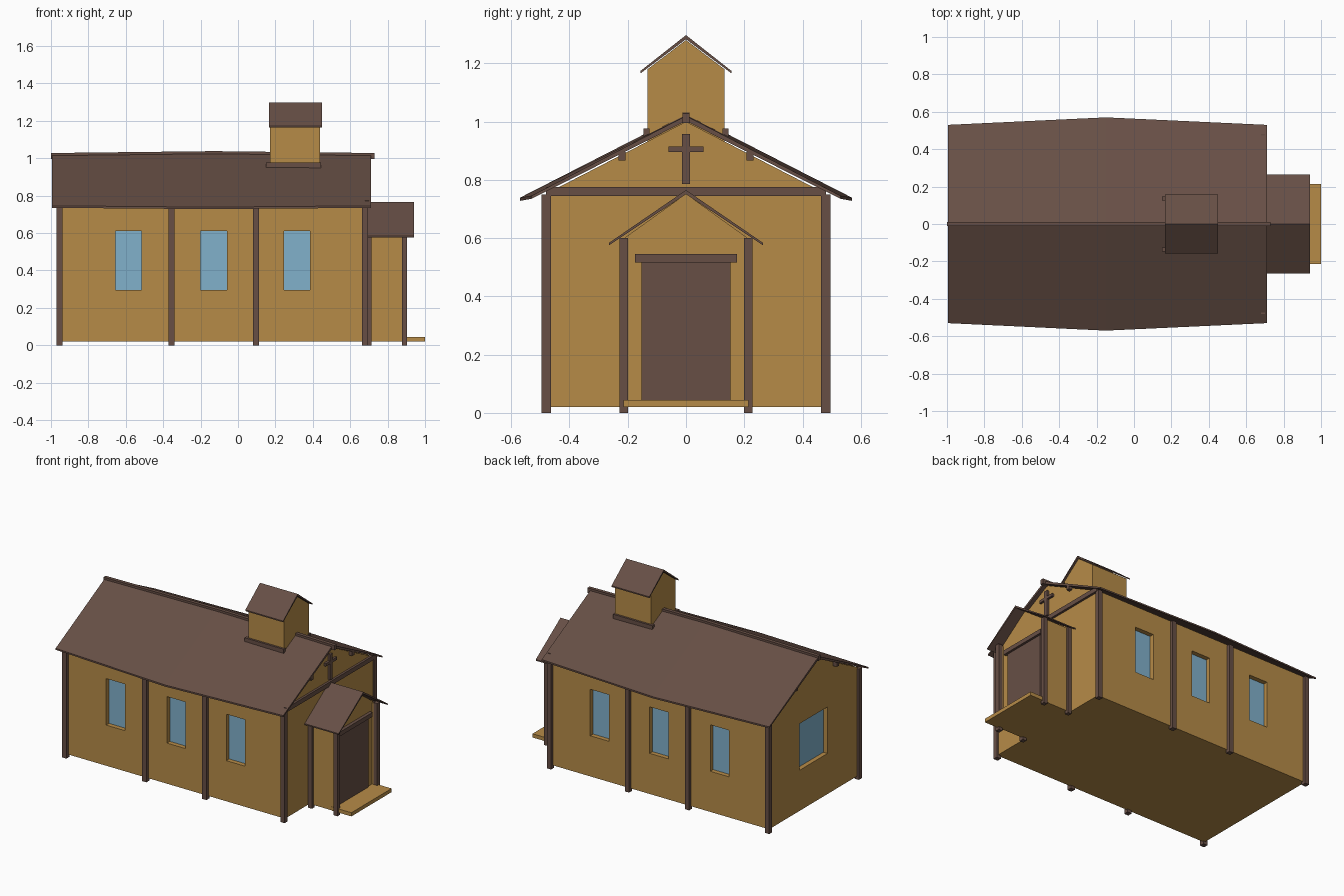
import bpy, bmesh

if "Cube" in bpy.data.objects:
    bpy.data.objects.remove(bpy.data.objects["Cube"])

def mat(name, col):
    m = bpy.data.materials.new(name)
    m.diffuse_color = (*col, 1)
    m.use_nodes = True
    m.node_tree.nodes["Principled BSDF"].inputs["Base Color"].default_value = m.diffuse_color
    return m

TAN = mat("tan_wall", (0.47, 0.26, 0.064))
BROWN = mat("dark_brown_wood", (0.135, 0.078, 0.060))
BLUE = mat("window_blue", (0.22, 0.44, 0.60))

def loft(name, sections, material):
    """Closed solid through equal-length rings of points."""
    bm = bmesh.new()
    rings = [[bm.verts.new(p) for p in s] for s in sections]
    n = len(rings[0])
    for a, b in zip(rings, rings[1:]):
        for i in range(n):
            j = (i + 1) % n
            bm.faces.new((a[i], a[j], b[j], b[i]))
    bm.faces.new(rings[0])
    bm.faces.new(rings[-1])
    bmesh.ops.recalc_face_normals(bm, faces=bm.faces)
    me = bpy.data.meshes.new(name)
    bm.to_mesh(me)
    bm.free()
    me.materials.append(material)
    ob = bpy.data.objects.new(name, me)
    bpy.context.collection.objects.link(ob)
    return ob

def box(name, x, y, z, material):
    ring = lambda X: [(X, y[0], z[0]), (X, y[1], z[0]), (X, y[1], z[1]), (X, y[0], z[1])]
    return loft(name, [ring(x[0]), ring(x[1])], material)

def house(name, x, w, z0, eave, ridge, material):
    """Gable-ended block along x."""
    ring = lambda X: [(X, -w, z0), (X, w, z0), (X, w, eave), (X, 0, ridge), (X, -w, eave)]
    return loft(name, [ring(x[0]), ring(x[1])], material)

def roof(name, stations, t):
    """Gable roof sheet; stations are (x, half width, eave bottom, ridge top)."""
    return loft(name, [[(x, -w, e + t * .6), (x, 0, r), (x, w, e + t * .6),
                        (x, w, e), (x, 0, r - t), (x, -w, e)]
                       for x, w, e, r in stations], BROWN)

def span(s, a, b):
    return tuple(sorted((s * a, s * b)))

# main body with recessed windows
body = house("main_walls", (-0.955, 0.685), 0.475, 0.02, 0.755, 1.0, TAN)
Z = (0.295, 0.61)
cutters = []
for s in (-1, 1):
    for i, x in enumerate((-0.585, -0.13, 0.315)):
        xs = (x - 0.07, x + 0.07)
        cutters.append(box("window_cutter", xs, span(s, 0.44, 0.52), Z, BROWN))
        box(f"side_window_{i}_{'left' if s < 0 else 'right'}", xs, span(s, 0.436, 0.444), Z, BLUE)
cutters.append(box("window_cutter", (-1.0, -0.92), (-0.15, 0.15), Z, BROWN))
box("rear_window", (-0.924, -0.916), (-0.15, 0.15), Z, BLUE)
for c in cutters:
    c.data.materials[0] = TAN
    m = body.modifiers.new("window_cut", 'BOOLEAN')
    m.operation, m.solver, m.object = 'DIFFERENCE', 'EXACT', c
    c.hide_render = True
bpy.context.view_layer.update()
done = bpy.data.meshes.new_from_object(body.evaluated_get(bpy.context.evaluated_depsgraph_get()))
body.modifiers.clear()
body.data = done
for c in cutters:
    bpy.data.objects.remove(c)

# main roof, bowed out at the middle, with ridge beam and purlins
roof("main_roof", [(-0.995, 0.53, 0.735, 1.02), (-0.15, 0.57, 0.728, 1.03), (0.71, 0.53, 0.735, 1.02)], 0.018)
ridge = lambda x, z: [(x, -0.012, z - 0.033), (x, 0.012, z - 0.033), (x, 0.012, z), (x, -0.012, z)]
loft("ridge_beam", [ridge(-1.0, 1.028), ridge(-0.13, 1.038), ridge(0.73, 1.028)], BROWN)
for s in (-1, 1):
    box("purlin", (-0.985, 0.71), span(s, 0.208, 0.232), (0.867, 0.896), BROWN)
    # wall posts
    for x in (-0.955, -0.355, 0.095, 0.68):
        box("wall_post", (x - 0.016, x + 0.016), span(s, 0.464, 0.496), (0, 0.75), BROWN)

# front gable beam and cross
box("gable_beam", (0.68, 0.70), (-0.48, 0.48), (0.745, 0.775), BROWN)
box("cross_upright", (0.68, 0.70), (-0.013, 0.013), (0.785, 0.957), BROWN)
box("cross_arm", (0.68, 0.70), (-0.06, 0.06), (0.896, 0.915), BROWN)

# porch: block, side cheeks, posts, roof, door and step
house("porch_walls", (0.68, 0.865), 0.212, 0.02, 0.60, 0.752, TAN)
for s in (-1, 1):
    box("porch_cheek", (0.69, 0.89), span(s, 0.200, 0.212), (0.02, 0.595), TAN)
    for x in (0.70, 0.89):
        box("porch_post", (x - 0.014, x + 0.014), span(s, 0.199, 0.228), (0, 0.60), BROWN)
roof("porch_roof", [(0.68, 0.265, 0.575, 0.765), (0.94, 0.265, 0.575, 0.765)], 0.014)
box("door", (0.86, 0.872), (-0.153, 0.153), (0.04, 0.525), BROWN)
box("door_lintel", (0.86, 0.887), (-0.175, 0.175), (0.517, 0.546), BROWN)
box("front_step", (0.85, 1.0), (-0.215, 0.215), (0.02, 0.045), TAN)

# bell tower
house("tower_walls", (0.17, 0.438), 0.132, 0.92, 1.18, 1.28, TAN)
roof("tower_roof", [(0.165, 0.157, 1.165, 1.297), (0.448, 0.157, 1.165, 1.297)], 0.014)
for s in (-1, 1):
    box("tower_base_trim", (0.15, 0.445), span(s, 0.125, 0.146), (0.945, 0.977), BROWN)
